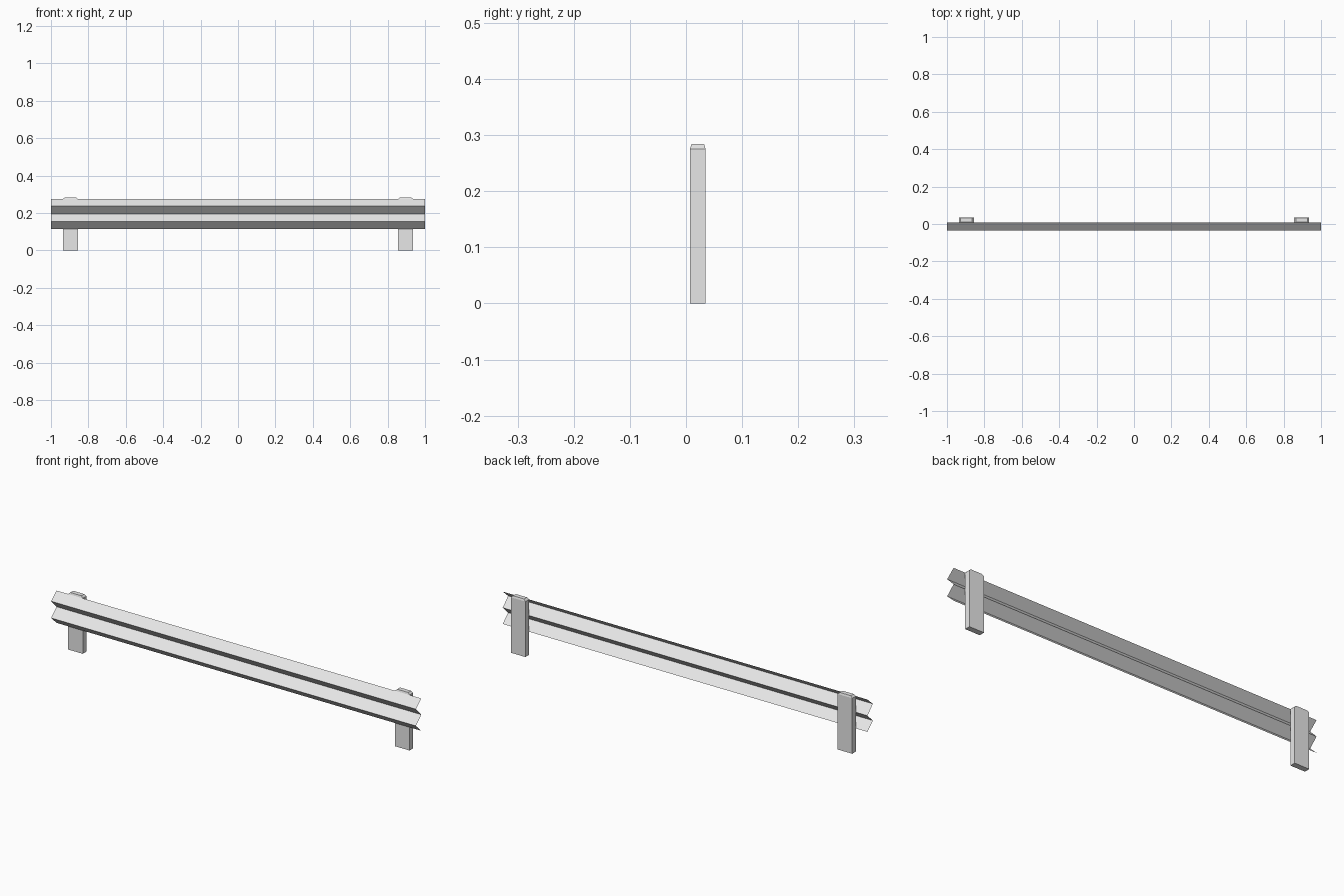
import bpy
import bmesh

cube = bpy.data.objects.get("Cube")
if cube:
    bpy.data.objects.remove(cube, do_unlink=True)

steel = bpy.data.materials.new("light_grey_steel")
steel.use_nodes = True
grey = (0.8, 0.8, 0.8, 1.0)
steel.diffuse_color = grey
steel.node_tree.nodes["Principled BSDF"].inputs["Base Color"].default_value = grey


def add_object(name, bm):
    mesh = bpy.data.meshes.new(name)
    bm.to_mesh(mesh)
    bm.free()
    mesh.materials.append(steel)
    obj = bpy.data.objects.new(name, mesh)
    bpy.context.collection.objects.link(obj)
    return obj


# Rail: folded zigzag sheet swept along x
BACK, FRONT = 0.007, -0.035
profile = [(BACK, 0.275), (FRONT, 0.238), (BACK, 0.195), (FRONT, 0.155), (BACK, 0.115)]
bm = bmesh.new()
rows = [[bm.verts.new((x, y, z)) for x in (-1, 1)] for y, z in profile]
for upper, lower in zip(rows, rows[1:]):
    bm.faces.new((lower[0], lower[1], upper[1], upper[0]))
add_object("guard_rail", bm)


# Posts: upright slabs with a chamfered cap
def add_post(name, x):
    bm = bmesh.new()
    bmesh.ops.create_cube(bm, size=1)
    for v in bm.verts:
        v.co = (x + v.co.x * 0.08, 0.021 + v.co.y * 0.028, (v.co.z + 0.5) * 0.275)
    top = max(bm.faces, key=lambda f: f.calc_center_median().z)
    cap = bmesh.ops.extrude_face_region(bm, geom=[top])["geom"]
    bmesh.ops.delete(bm, geom=[top], context='FACES_ONLY')
    for v in cap:
        if isinstance(v, bmesh.types.BMVert):
            v.co.x = x + (v.co.x - x) * 0.76
            v.co.y = 0.021 + (v.co.y - 0.021) * 0.8
            v.co.z = 0.284
    bmesh.ops.recalc_face_normals(bm, faces=bm.faces)
    add_object(name, bm)


for side, x in (("left", 0.896), ("right", -0.896)):
    add_post(side + "_post", x)
